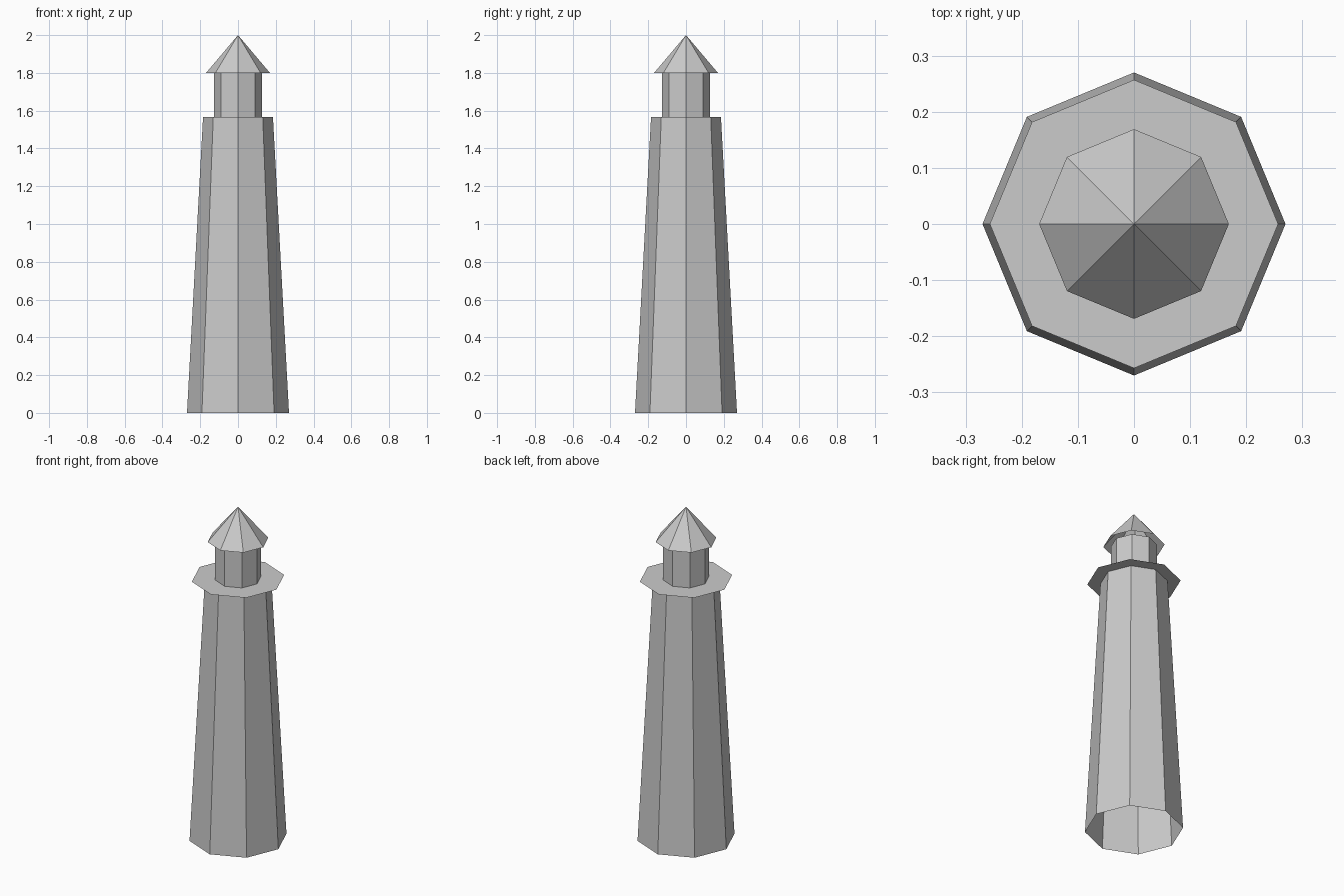
import bpy
import bmesh
from math import cos, sin, pi

SIDES = 8

cube = bpy.data.objects.get("Cube")
if cube:
    bpy.data.objects.remove(cube, do_unlink=True)

# Single plain stone colour
stone = bpy.data.materials.new("light_grey_stone")
stone.use_nodes = True
grey = (0.6, 0.6, 0.6, 1)
stone.diffuse_color = grey
stone.node_tree.nodes["Principled BSDF"].inputs["Base Color"].default_value = grey


def ring(bm, radius, z):
    """Octagonal loop with corners on the x and y axes; a point if radius is 0."""
    if radius == 0:
        return [bm.verts.new((0, 0, z))] * SIDES
    angles = [2 * pi * i / SIDES for i in range(SIDES)]
    return [bm.verts.new((radius * cos(a), radius * sin(a), z)) for a in angles]


def shell(name, profile):
    """Open, flat-faced octagonal shell through (radius, z) pairs."""
    bm = bmesh.new()
    loops = [ring(bm, r, z) for r, z in profile]
    if len(loops) == 1:
        bm.faces.new(loops[0])
    for low, high in zip(loops, loops[1:]):
        for i in range(SIDES):
            j = (i + 1) % SIDES
            corners = [low[i], low[j], high[j], high[i]]
            bm.faces.new(list(dict.fromkeys(corners)))
    mesh = bpy.data.meshes.new(name)
    bm.to_mesh(mesh)
    bm.free()
    mesh.materials.append(stone)
    obj = bpy.data.objects.new(name, mesh)
    bpy.context.collection.objects.link(obj)
    return obj


# Tapering tower, open at the base
shell("tower", [(0.27, 0), (0.185, 1.567)])

# Thin gallery floor overhanging the tower
shell("gallery_floor", [(0.257, 1.567)])

# Lantern room walls
shell("lantern_room", [(0.127, 1.567), (0.127, 1.8)])

# Pointed roof, open underneath
shell("roof", [(0.169, 1.8), (0, 2)])
